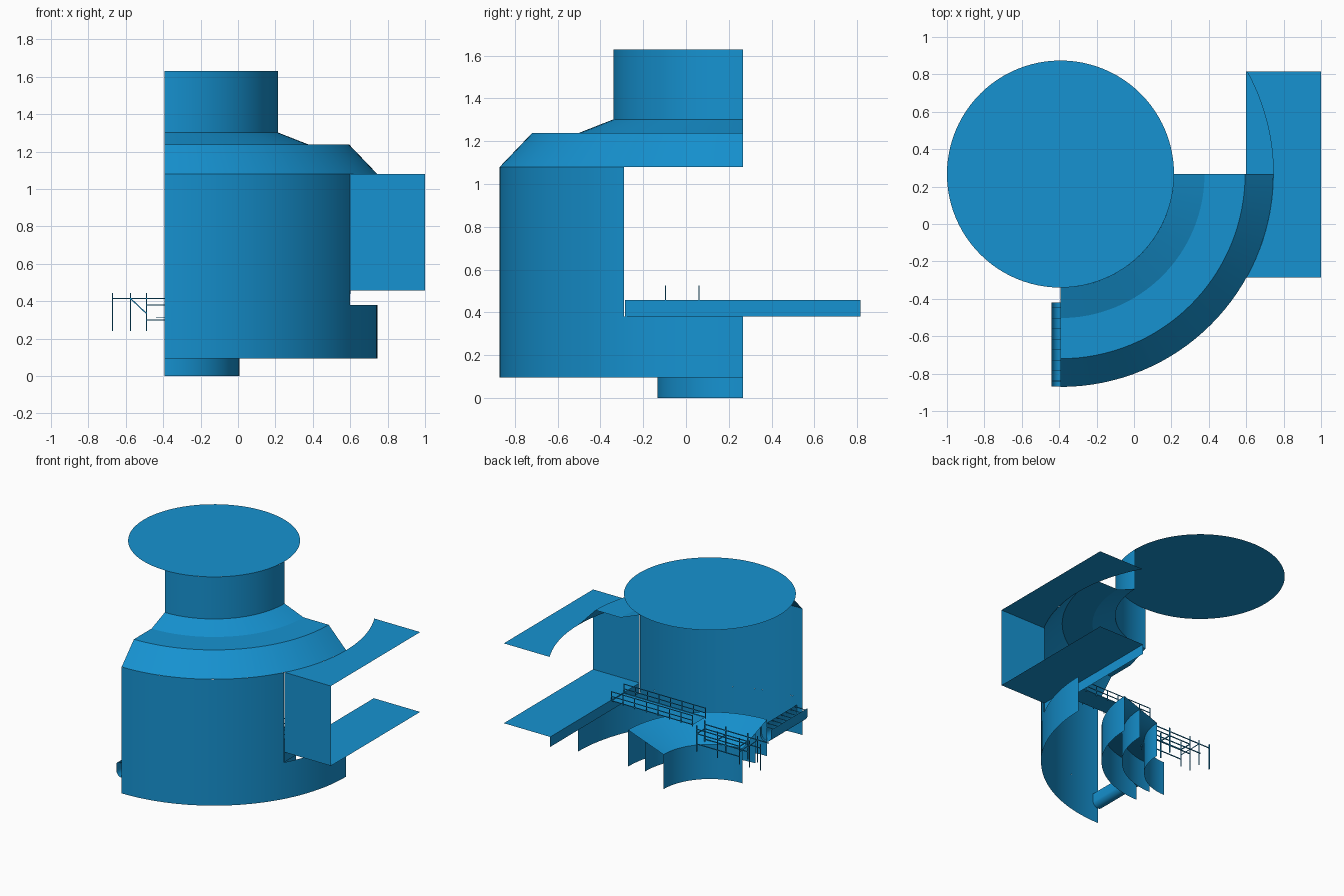
import bpy, bmesh, math
from mathutils import Vector

if "Cube" in bpy.data.objects:
    bpy.data.objects.remove(bpy.data.objects["Cube"])

CX, CY = -0.393, 0.267          # vertical axis of the cutaway vessel
R = 1.138                       # main shell radius
CUT = -math.degrees(math.acos((0.6 - CX) / R))   # where the side duct opens the shell

blue = bpy.data.materials.new("blue_paint")
blue.diffuse_color = (0.008, 0.29, 0.64, 1)
blue.use_nodes = True
blue.node_tree.nodes["Principled BSDF"].inputs["Base Color"].default_value = blue.diffuse_color


def finish(bm, name, smooth=False):
    bmesh.ops.remove_doubles(bm, verts=bm.verts, dist=1e-5)
    me = bpy.data.meshes.new(name)
    bm.to_mesh(me)
    bm.free()
    ob = bpy.data.objects.new(name, me)
    bpy.context.collection.objects.link(ob)
    me.materials.append(blue)
    if smooth:
        bpy.context.view_layer.objects.active = ob
        ob.select_set(True)
        bpy.ops.object.shade_smooth_by_angle(angle=math.radians(20))
        ob.select_set(False)
    return ob


def lathe(name, profile, a0=-90, a1=0, n=32):
    """Thin sheet swept around the vessel axis from (radius, z) points."""
    bm = bmesh.new()
    rows = []
    for i in range(n + 1):
        a = math.radians(a0 + (a1 - a0) * i / n)
        rows.append([bm.verts.new((CX + r * math.cos(a), CY + r * math.sin(a), z)) for r, z in profile])
    for p, q in zip(rows, rows[1:]):
        for j in range(len(profile) - 1):
            bm.faces.new((p[j], q[j], q[j + 1], p[j + 1]))
    return finish(bm, name, True)


def sheet(name, pts):
    bm = bmesh.new()
    bm.faces.new([bm.verts.new(p) for p in pts])
    return finish(bm, name)


def bars(name, lines, t=0.006):
    """Square bars along each (start, end) pair, joined as one part."""
    bm = bmesh.new()
    for a, b in lines:
        a, b = Vector(a), Vector(b)
        d = b - a
        m = d.to_track_quat('Z', 'Y').to_matrix().to_4x4()
        m.translation = (a + b) / 2
        v = bmesh.ops.create_cube(bm, size=1)["verts"]
        bmesh.ops.scale(bm, vec=(t, t, d.length), verts=v)
        bmesh.ops.transform(bm, matrix=m, verts=v)
    me = bpy.data.meshes.new(name)
    return finish(bm, name)


# Main shell: lower wall, upper wall cut away for the duct, stepped roof and neck
lathe("lower_shell", [(R, 0.095), (R, 0.38)])
lathe("upper_shell", [(R, 0.38), (R, 1.08)], -90, CUT)
lathe("roof_and_neck", [(R, 1.08), (0.987, 1.238), (0.77, 1.238), (0.607, 1.302), (0.607, 1.63)])

# Full round lid
bm = bmesh.new()
lid = bmesh.ops.create_circle(bm, cap_ends=True, segments=96, radius=0.607)["verts"]
bmesh.ops.translate(bm, vec=(CX, CY, 1.63), verts=lid)
finish(bm, "lid")

# Inner hopper: outer ring wall, sloping funnel, support ring and outlet pipe
lathe("hopper_ring", [(0.705, 0.095), (0.705, 0.38)])
lathe("hopper_funnel", [(0.705, 0.38), (0.4, 0.27)])
lathe("support_ring", [(0.56, 0.095), (0.56, 0.325)])
lathe("outlet_pipe", [(0.4, 0), (0.4, 0.27)])

# Side duct: floor, sill, front wall and roof trimmed round the shell
Y0, Y1 = -0.285, 0.815
sheet("duct_floor", [(0.6, Y0, 0.458), (1, Y0, 0.458), (1, Y1, 0.458), (0.6, Y1, 0.458)])
sheet("duct_sill", [(0.6, Y0, 0.38), (0.6, Y1, 0.38), (0.6, Y1, 0.458), (0.6, Y0, 0.458)])
sheet("duct_wall", [(0.6, Y0, 0.458), (1, Y0, 0.458), (1, Y0, 1.08), (0.6, Y0, 1.08)])
bm = bmesh.new()
prev = None
for i in range(33):
    y = Y0 + (Y1 - Y0) * i / 32
    x = max(0.6, CX + math.sqrt(R * R - (y - CY) ** 2))
    cur = (bm.verts.new((x, y, 1.08)), bm.verts.new((1, y, 1.08)))
    if prev:
        bm.faces.new((prev[0], prev[1], cur[1], cur[0]))
    prev = cur
finish(bm, "duct_roof")

# Radial half-round trough with cross rungs
ya, yb = -0.87, -0.42
bm = bmesh.new()
prev = None
for i in range(13):
    a = math.pi * (1 + i / 12)
    x, z = CX + 0.047 * math.cos(a), 0.265 + 0.05 * math.sin(a)
    if i == 0 or i == 12:
        z = 0.318
    cur = (bm.verts.new((x, ya, z)), bm.verts.new((x, yb, z)))
    if prev:
        bm.faces.new((prev[0], prev[1], cur[1], cur[0]))
    prev = cur
finish(bm, "trough", True)
bars("trough_rungs", [((CX - 0.045, y, 0.315), (CX + 0.045, y, 0.315))
                      for y in [ya + 0.03 + i * 0.056 for i in range(8)]], 0.004)

# Walkway bridge with railings either side
sheet("bridge_deck", [(-0.1, -0.095, 0.45), (0.6, -0.095, 0.45), (0.6, 0.06, 0.45), (-0.1, 0.06, 0.45)])
lines = []
for y in (-0.095, 0.06):
    lines += [((-0.1, y, z), (0.6, y, z)) for z in (0.452, 0.485, 0.522)]
    lines += [((-0.1 + 0.1 * i, y, 0.44), (-0.1 + 0.1 * i, y, 0.525)) for i in range(8)]
bars("bridge_railings", lines, 0.005)

# Lower scaffold over the outlet
lines = []
for y in (-0.06, 0.04):
    lines += [((x, y, 0.24), (x, y, 0.445)) for x in (-0.575, -0.49, -0.3, -0.12)]
    lines += [((-0.67, y, 0.415), (-0.12, y, 0.415)), ((-0.575, y, 0.415), (-0.49, y, 0.335))]
    lines += [((-0.49, y, z), (-0.12, y, z)) for z in (0.38, 0.30)]
lines += [((-0.67, 0.04, 0.24), (-0.67, 0.04, 0.445))]
lines += [((x, -0.06, 0.38), (x, 0.04, 0.38)) for x in (-0.49, -0.3, -0.12)]
bars("scaffold", lines)
